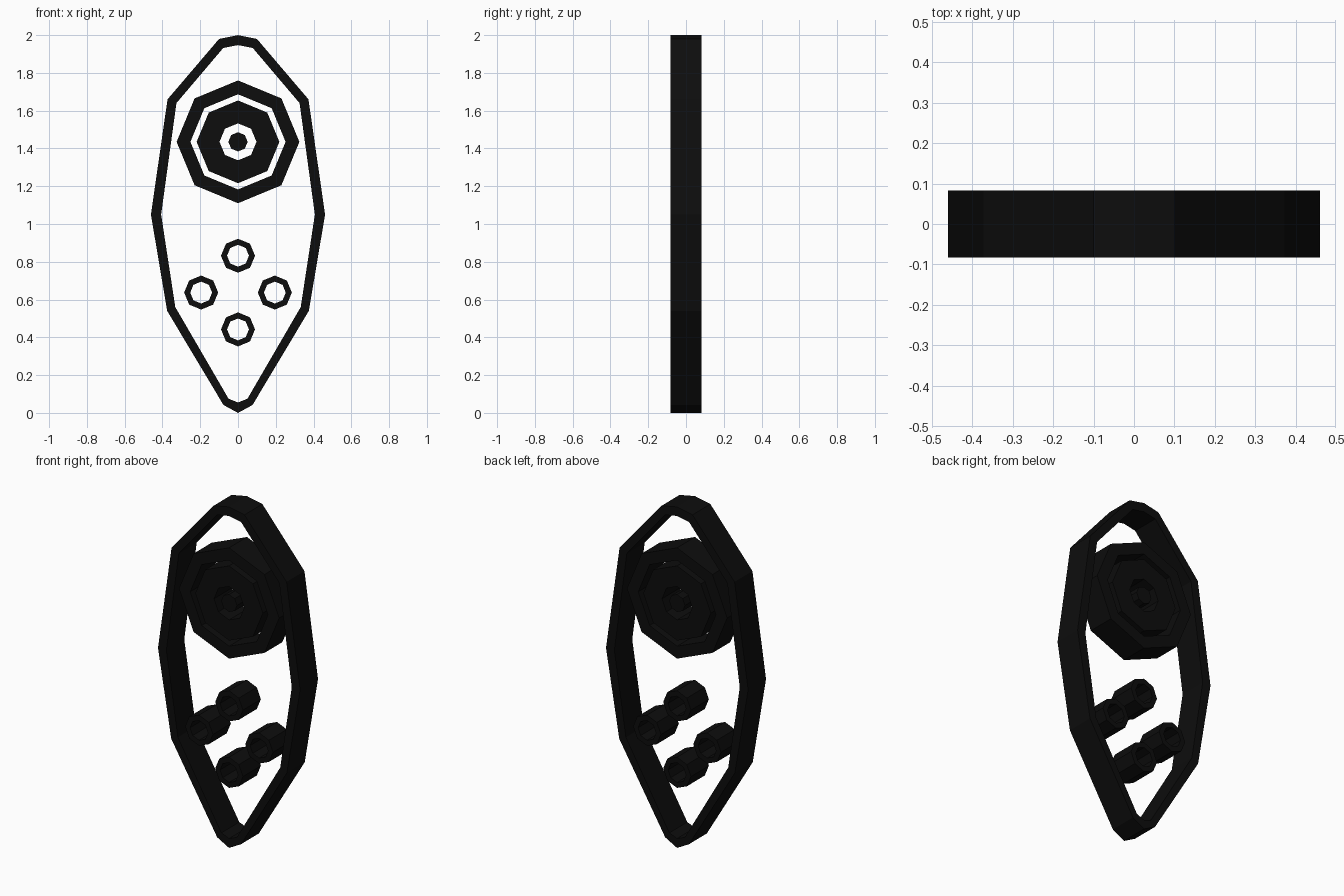
import bpy
import bmesh
from math import sin, cos, pi

if "Cube" in bpy.data.objects:
    bpy.data.objects.remove(bpy.data.objects["Cube"], do_unlink=True)

HALF_DEPTH = 0.083

black = bpy.data.materials.new("near black")
black.use_nodes = True
color = (0.004, 0.004, 0.004, 1)
black.diffuse_color = color
black.node_tree.nodes["Principled BSDF"].inputs["Base Color"].default_value = color


def octagon(radius, x, z):
    return [(x + radius * sin(i * pi / 4), z + radius * cos(i * pi / 4)) for i in range(8)]


def mirrored(half):
    """Close a top-to-bottom half outline by mirroring it across x = 0."""
    return half + [(-x, z) for x, z in reversed(half[1:-1])]


def plate(name, outer, inner=None):
    """Extrude an outline through the depth, with an optional matching hole."""
    bm = bmesh.new()

    def loop(points, y):
        return [bm.verts.new((x, y, z)) for x, z in points]

    def bridge(a, b):
        n = len(a)
        for i in range(n):
            j = (i + 1) % n
            bm.faces.new((a[i], a[j], b[j], b[i]))

    front, back = loop(outer, -HALF_DEPTH), loop(outer, HALF_DEPTH)
    bridge(front, back)
    if inner:
        hole_front, hole_back = loop(inner, -HALF_DEPTH), loop(inner, HALF_DEPTH)
        bridge(back, hole_back)
        bridge(hole_back, hole_front)
        bridge(hole_front, front)
    else:
        bm.faces.new(front)
        bm.faces.new(back)
    bmesh.ops.recalc_face_normals(bm, faces=bm.faces)
    mesh = bpy.data.meshes.new(name)
    bm.to_mesh(mesh)
    bm.free()
    mesh.materials.append(black)
    bpy.context.collection.objects.link(bpy.data.objects.new(name, mesh))


# Tall body frame
outer_half = [(0, 2), (0.1, 1.98), (0.373, 1.66), (0.461, 1.05),
              (0.375, 0.54), (0.077, 0.042), (0, 0)]
inner_half = [(0, 1.947), (0.078, 1.932), (0.326, 1.64), (0.407, 1.05),
              (0.332, 0.56), (0.05, 0.075), (0, 0.055)]
plate("body_frame", mirrored(outer_half), mirrored(inner_half))

# Concentric dial
DIAL_Z = 1.435
plate("dial_outer_ring", octagon(0.325, 0, DIAL_Z), octagon(0.252, 0, DIAL_Z))
plate("dial_inner_ring", octagon(0.219, 0, DIAL_Z), octagon(0.098, 0, DIAL_Z))
plate("dial_center", octagon(0.051, 0, DIAL_Z))

# Four button rings in a diamond
PAD_Z, SPREAD = 0.637, 0.195
for side, dx, dz in (("top", 0, 1), ("bottom", 0, -1), ("left", 1, 0), ("right", -1, 0)):
    x, z = dx * SPREAD, PAD_Z + dz * SPREAD
    plate("button_ring_" + side, octagon(0.09, x, z), octagon(0.058, x, z))
